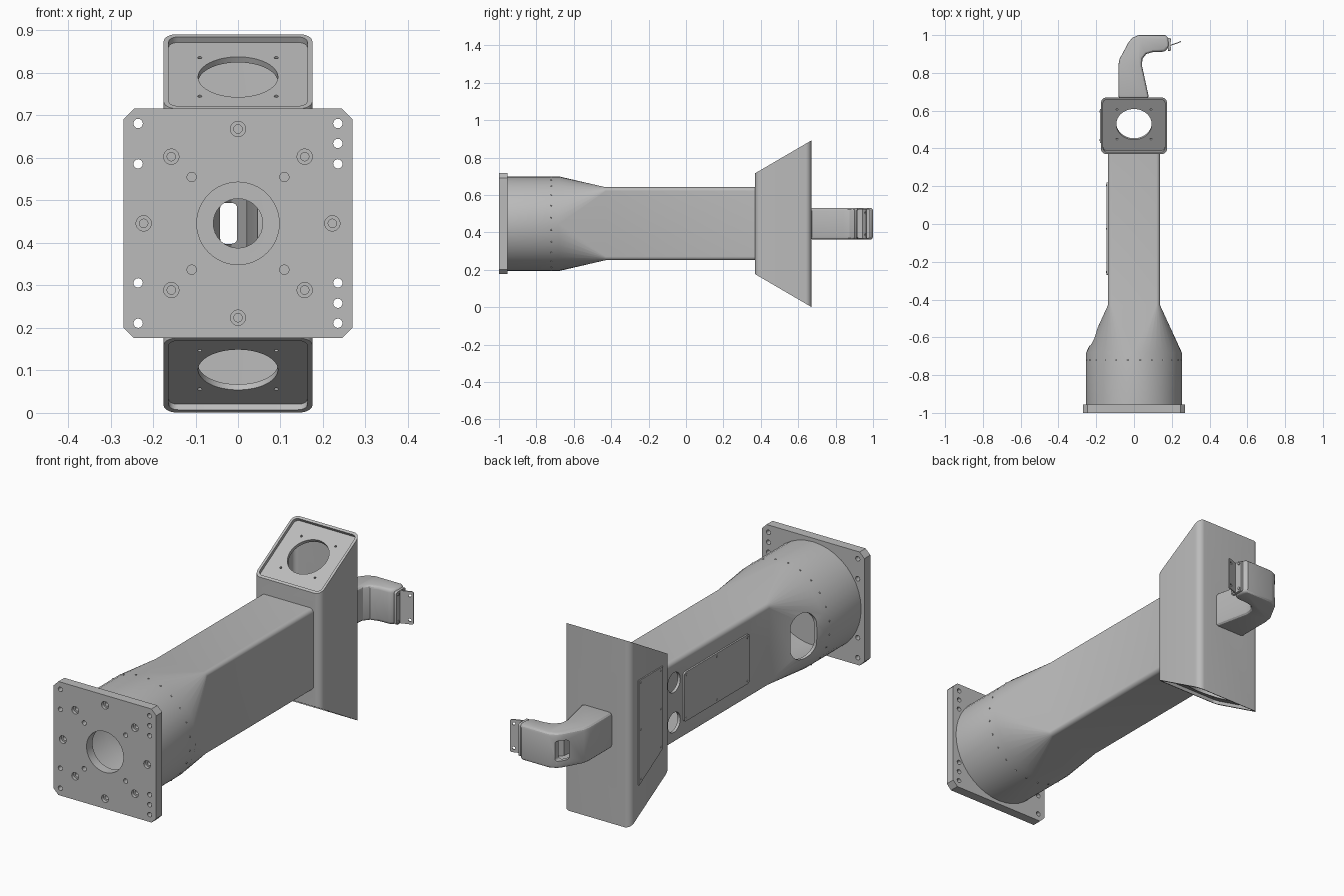
import bpy, bmesh
from math import sin, cos, pi, atan2
from mathutils import Vector

old = bpy.data.objects.get("Cube")
if old:
    bpy.data.objects.remove(old)

grey = bpy.data.materials.new("machine_grey")
grey.use_nodes = True
grey.diffuse_color = (0.5, 0.5, 0.5, 1)
grey.node_tree.nodes["Principled BSDF"].inputs["Base Color"].default_value = (0.5, 0.5, 0.5, 1)

CZ = 0.446            # height of the tube axis
TILT = atan2(0.175, 0.3)


# Placement functions: profile (u, v) plus depth t -> point
def front(u, v, t): return Vector((u, t, CZ + v))
def side(u, v, t): return Vector((t, u, CZ + v))
def plan(u, v, t): return Vector((u, v, CZ + t))


def slope(s):
    # frame on the slanted top (s=1) or bottom (s=-1) of the head
    def place(u, v, t):
        return Vector((u, 0.52 + v * cos(TILT) - t * sin(TILT),
                       CZ + s * (0.3575 + v * sin(TILT) + t * cos(TILT))))
    return place


# Profiles
def rrect(w, h, r, n=10, cx=0, cy=0):
    pts = []
    for q, (sx, sy) in enumerate(((1, 1), (-1, 1), (-1, -1), (1, -1))):
        for i in range(n + 1):
            a = (q + i / n) * pi / 2
            pts.append((cx + sx * (w - r) + r * cos(a), cy + sy * (h - r) + r * sin(a)))
    return pts


def circle(r, cx=0, cy=0, n=32):
    return [(cx + r * cos(2 * pi * i / n), cy + r * sin(2 * pi * i / n)) for i in range(n)]


# Mesh builders
def loft(name, sections):
    bm = bmesh.new()
    rings = [[bm.verts.new(p) for p in s] for s in sections]
    n = len(rings[0])
    for a, b in zip(rings, rings[1:]):
        for i in range(n):
            j = (i + 1) % n
            bm.faces.new((a[i], a[j], b[j], b[i]))
    bm.faces.new(rings[0])
    bm.faces.new(rings[-1])
    bmesh.ops.remove_doubles(bm, verts=bm.verts, dist=1e-5)
    bmesh.ops.recalc_face_normals(bm, faces=bm.faces)
    me = bpy.data.meshes.new(name)
    bm.to_mesh(me)
    bm.free()
    ob = bpy.data.objects.new(name, me)
    me.materials.append(grey)
    bpy.context.collection.objects.link(ob)
    return ob


def slab(name, pts, a, b, place):
    return loft(name, [[place(u, v, t) for u, v in pts] for t in (a, b)])


def hole(pts, a, b, place):
    return slab("cutter", pts, a, b, place)


def finish(ob, cutters=(), bevel=0):
    bpy.ops.object.select_all(action="DESELECT")
    ob.select_set(True)
    bpy.context.view_layer.objects.active = ob
    if bevel:
        m = ob.modifiers.new("Round", "BEVEL")
        m.width, m.segments, m.limit_method, m.angle_limit = bevel, 3, "ANGLE", 0.8
        bpy.ops.object.modifier_apply(modifier=m.name)
    for c in cutters:
        c.hide_render = True
        m = ob.modifiers.new("Cut", "BOOLEAN")
        m.operation, m.solver, m.object = "DIFFERENCE", "EXACT", c
        bpy.ops.object.modifier_apply(modifier=m.name)
        bpy.data.objects.remove(c)
    bpy.ops.object.shade_smooth_by_angle(angle=0.5)
    return ob


# Mounting flange: chamfered plate with bore and bolt holes
flange = slab("mounting_flange", rrect(0.27, 0.27, 0.025, 1), -1, -0.955, front)
cuts = [hole(circle(0.097, n=48), -1.1, -0.9, front)]
for v in (0.235, 0.14, -0.14, -0.235):
    for u in (-0.235, 0.235):
        cuts.append(hole(circle(0.011, u, v, 16), -1.1, -0.9, front))
for v in (0.188, -0.188):
    cuts.append(hole(circle(0.011, 0.235, v, 16), -1.1, -0.9, front))
for k in range(8):
    u, v = 0.222 * cos(k * pi / 4), 0.222 * sin(k * pi / 4)
    cuts.append(hole(circle(0.018, u, v, 20), -1.1, -0.985, front))
    cuts.append(hole(circle(0.010, u, v, 16), -1.1, -0.965, front))
for u in (-0.109, 0.109):
    for v in (-0.109, 0.109):
        cuts.append(hole(circle(0.011, u, v, 16), -1.1, -0.97, front))
finish(flange, cuts)


# Hollow tube: round base, transition, rectangular beam
def tube_sections(inset, y0, y1):
    r = 0.253 - inset
    rnd = rrect(r, r, r)
    box = rrect(0.138 - inset, 0.195 - inset, 0.02 - inset / 2)
    rows = ((rnd, y0), (rnd, -0.68), (box, -0.43), (box, y1))
    return [[front(u, v, y) for u, v in pts] for pts, y in rows]


tube = loft("tube", tube_sections(0, -0.955, 0.372))
cuts = [loft("cutter", tube_sections(0.014, -0.98, 0.4)),
        hole(rrect(0.06, 0.11, 0.06, cx=-0.585), -0.4, -0.1, side)]
for v in (-0.095, 0.095):
    cuts.append(hole(circle(0.047, 0.287, v), -0.3, -0.05, side))
finish(tube, cuts)

# Small rivets around the round base
for k in range(24):
    a = (k + 0.5) * pi / 12
    c = Vector((0.252 * cos(a), -0.72, CZ + 0.252 * sin(a)))
    bpy.ops.mesh.primitive_uv_sphere_add(segments=8, ring_count=6, radius=0.004, location=c)
    rivet = bpy.context.object
    rivet.name = "base_rivet"
    rivet.data.materials.append(grey)


# Head: rounded column with slanted ends
def head_sections(inset, cut):
    pts = rrect(0.175 - inset, 0.15 - inset, 0.03 - inset / 2, cy=0.52)
    return [[plan(u, v, s * (0.3575 - cut + (v - 0.52) * 0.175 / 0.3)) for u, v in pts]
            for s in (-1, 1)]


head = loft("head", head_sections(0, 0))
cuts = [loft("cutter", head_sections(0.016, 0.035)),
        hole(rrect(0.124, 0.181, 0.01), 0.3, 0.45, front),
        hole(circle(0.058), 0.6, 0.7, front)]
for s in (-1, 1):
    cuts.append(hole(rrect(0.163, 0.161, 0.022), -0.015, 0.1, slope(s)))
    cuts.append(hole(circle(0.094, n=48), -0.07, 0.1, slope(s)))
    for u in (-0.09, 0.09):
        for v in (-0.09, 0.09):
            cuts.append(hole(circle(0.005, u, v, 12), -0.07, 0.1, slope(s)))
finish(head, cuts)

# Access covers on the side, with small screw heads
cover = rrect(0.245, 0.117, 0.012, 4, cx=-0.025)
finish(slab("beam_cover", cover, -0.146, -0.137, side))
finish(slab("head_cover", [(0.43, 0.238), (0.61, 0.238), (0.61, -0.26), (0.43, -0.151)],
            -0.181, -0.174, side))
spots = [(y, z, -0.148) for y in (-0.255, -0.025, 0.205) for z in (-0.103, 0.103)]
spots += [(y, z, -0.183) for y, z in ((0.445, 0.225), (0.595, 0.225), (0.445, 0.04),
                                      (0.595, 0.0), (0.445, -0.14), (0.595, -0.235))]
for y, z, x in spots:
    finish(slab("cover_screw", circle(0.005, y, z, 10), x, x + 0.006, side))

# Cable arm: hollow elbow leaving the back and turning to the left
outline = [(-0.083, 0.665), (-0.083, 0.84), (-0.076, 0.875), (-0.03, 0.96), (-0.01, 0.985),
           (0.025, 1.0), (0.165, 1.0), (0.185, 0.985), (0.185, 0.94), (0.165, 0.912),
           (0.10, 0.91), (0.065, 0.9), (0.045, 0.875), (0.042, 0.84), (0.08, 0.665)]
inner = [(-0.065, 0.6), (-0.065, 0.84), (-0.015, 0.95), (0.02, 0.975), (0.15, 0.975),
         (0.15, 0.935), (0.07, 0.925), (0.025, 0.88), (0.022, 0.84), (0.055, 0.6)]
arm = slab("cable_arm", outline, -0.085, 0.085, plan)
finish(arm, [hole(inner, -0.07, 0.07, plan),
             hole(rrect(0.02, 0.048, 0.012, 4, cx=-0.022), 0.88, 1.1, front)], bevel=0.016)

# End cap and angled bracket plate on the arm
finish(slab("arm_end_cap", rrect(0.035, 0.078, 0.01, 4, cx=0.95), 0.18, 0.193, side))


def bracket(u, v, t):
    return Vector((0.185 + u * 0.94 - t * 0.34, 0.94 + u * 0.34 + t * 0.94, CZ + v))


plate = slab("arm_bracket", rrect(0.036, 0.078, 0.008, 4, cx=0.033), 0, 0.005, bracket)
finish(plate, [hole(circle(0.007, 0.052, v, 12), -0.05, 0.05, bracket) for v in (-0.058, 0.058)])
for v in (-0.065, 0.065):
    for y in (0.927, 0.972):
        finish(slab("cap_screw", circle(0.007, y, v, 12), 0.19, 0.197, side))
